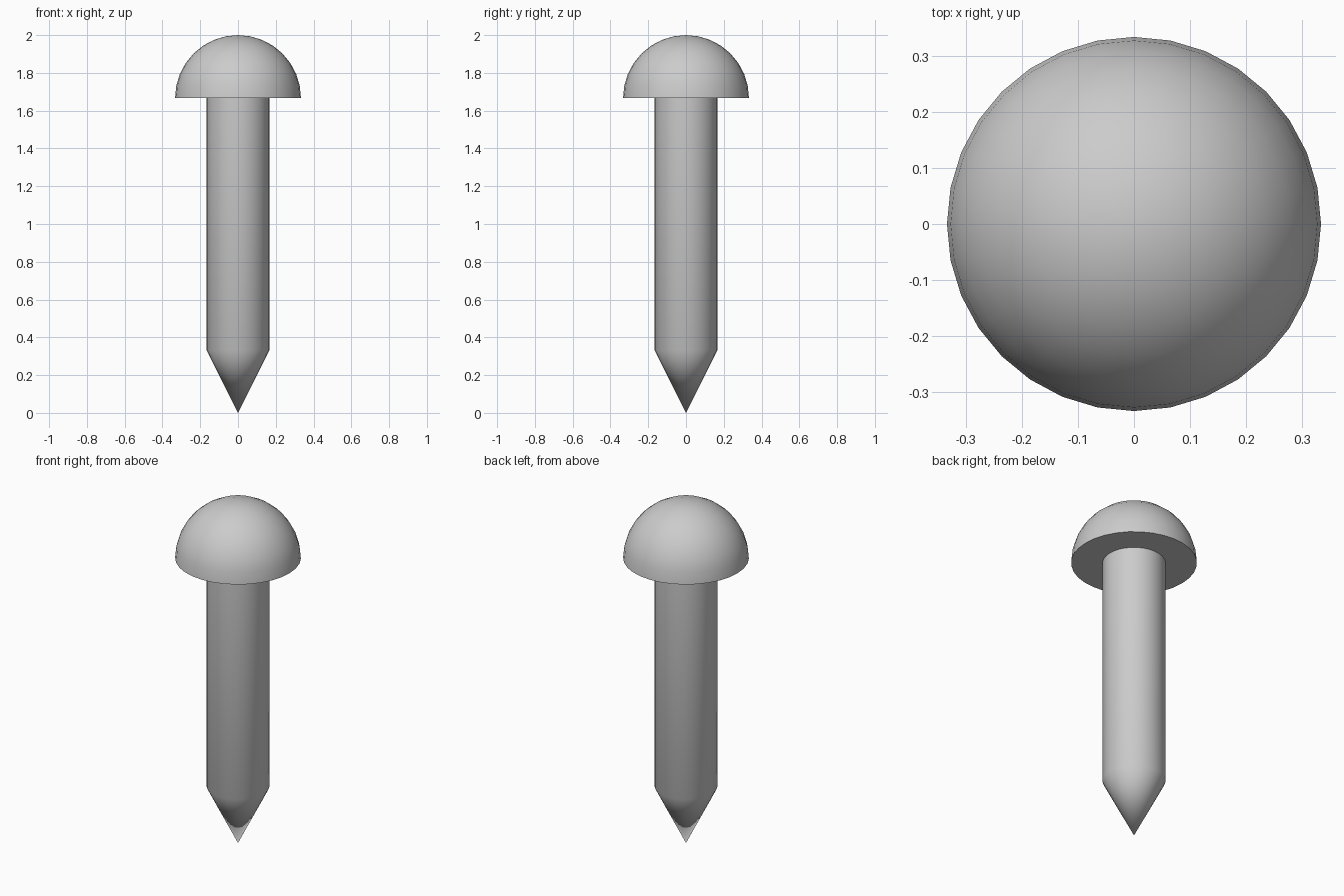
import bpy
import bmesh
import math

SEGMENTS = 32
HEAD_RADIUS = 1 / 3
SHAFT_RADIUS = HEAD_RADIUS / 2
HEAD_BASE = 2 - HEAD_RADIUS
TIP_HEIGHT = HEAD_RADIUS

cube = bpy.data.objects.get("Cube")
if cube:
    bpy.data.objects.remove(cube, do_unlink=True)

# Plain grey metal
metal = bpy.data.materials.new("grey_metal")
metal.use_nodes = True
colour = (0.6, 0.6, 0.6, 1)
metal.diffuse_color = colour
metal.node_tree.nodes["Principled BSDF"].inputs["Base Color"].default_value = colour


def lathe(name, profile):
    """Spin a (radius, z) profile around the z axis."""
    bm = bmesh.new()
    verts = [bm.verts.new((r, 0, z)) for r, z in profile]
    edges = [bm.edges.new(pair) for pair in zip(verts, verts[1:])]
    bmesh.ops.spin(bm, geom=verts + edges, cent=(0, 0, 0), axis=(0, 0, 1),
                   angle=math.tau, steps=SEGMENTS, use_duplicate=False)
    bmesh.ops.remove_doubles(bm, verts=bm.verts, dist=0.0001)
    bmesh.ops.recalc_face_normals(bm, faces=bm.faces)
    mesh = bpy.data.meshes.new(name)
    bm.to_mesh(mesh)
    bm.free()
    mesh.materials.append(metal)
    obj = bpy.data.objects.new(name, mesh)
    bpy.context.collection.objects.link(obj)
    bpy.ops.object.select_all(action="DESELECT")
    obj.select_set(True)
    bpy.context.view_layer.objects.active = obj
    bpy.ops.object.shade_smooth_by_angle(angle=math.radians(30))
    return obj


# Domed head with a flat underside
rings = 8
dome = [(HEAD_RADIUS * math.cos(a), HEAD_BASE + HEAD_RADIUS * math.sin(a))
        for a in (math.pi / 2 * i / rings for i in range(rings + 1))]
lathe("domed_head", [(0, HEAD_BASE)] + dome)

# Round shaft running down to a pointed tip
lathe("pointed_shaft", [(0, 0), (SHAFT_RADIUS, TIP_HEIGHT),
                        (SHAFT_RADIUS, HEAD_BASE), (0, HEAD_BASE)])
